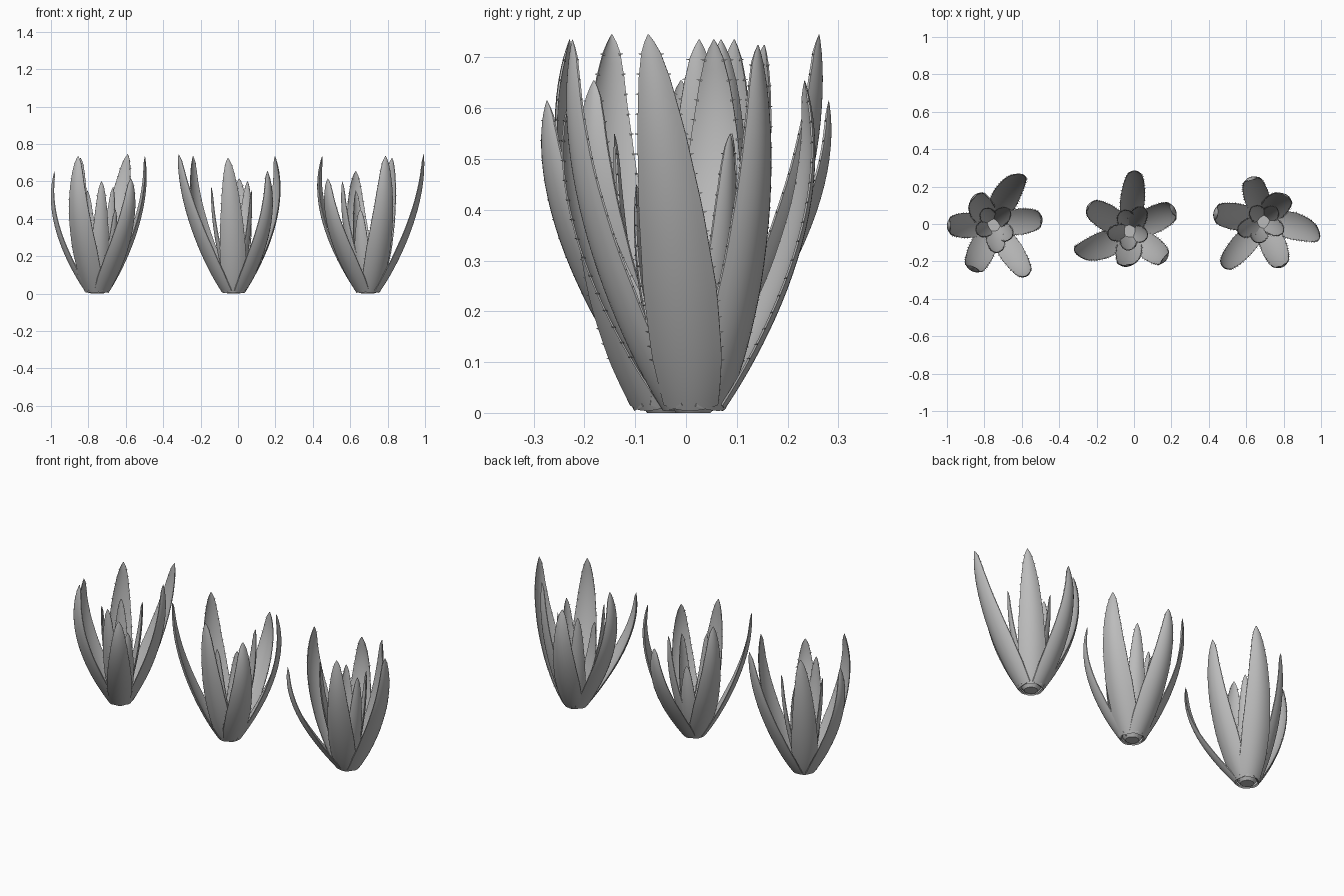
import bpy, bmesh, math
from mathutils import Vector, Matrix

if "Cube" in bpy.data.objects:
    bpy.data.objects.remove(bpy.data.objects["Cube"], do_unlink=True)


def material(name, rgb):
    m = bpy.data.materials.new(name)
    m.use_nodes = True
    col = (*rgb, 1)
    m.diffuse_color = col
    m.node_tree.nodes["Principled BSDF"].inputs["Base Color"].default_value = col
    return m


GREY = material("leaf_grey", (0.5, 0.5, 0.5))
RINGS, COLS = 26, 10
# Half width along the leaf: (fraction of length, factor)
WIDTH = [(0, .74), (.2, .95), (.4, 1), (.6, .87), (.78, .65), (.9, .43), (.97, .23), (1, .02)]


def width_at(t):
    for (a, wa), (b, wb) in zip(WIDTH, WIDTH[1:]):
        if t <= b:
            return wa + (wb - wa) * (t - a) / (b - a)
    return WIDTH[-1][1]


def bezier(pts, t):
    s = 1 - t
    weights = (s**3, 3 * s * s * t, 3 * s * t * t, t**3)
    return sum((p * w for p, w in zip(pts, weights)), Vector((0, 0, 0)))


def frame(path, t):
    """Centre, tangent and inward direction at t."""
    tangent = bezier(path, min(t + .01, 1)) - bezier(path, max(t - .01, 0))
    tangent.normalize()
    return bezier(path, t), tangent, Vector((-tangent.z, 0, tangent.x)).normalized()


def spine(bm, root, side, up):
    """Small three-sided thorn on a leaf edge."""
    inward = side.cross(up).normalized()
    base = [bm.verts.new(root - side * .004 + d * .003)
            for d in (up, inward - up * .5, -inward - up * .5)]
    tip = bm.verts.new(root + side * .007 + up * .002)
    for i in range(3):
        bm.faces.new((base[i], base[(i + 1) % 3], tip))


def leaf_mesh(name, root_r, low_r, high_r, tip_r, height, half_width, bend):
    """Curved trough-shaped blade growing outward along +x, tip bent sideways."""
    path = [Vector((root_r, 0, .004)), Vector((low_r, 0, height * .17)),
            Vector((high_r, bend * .3, height * .61)), Vector((tip_r, bend, height))]
    bm = bmesh.new()
    rings = []
    for i in range(RINGS + 1):
        t = 1 - (1 - i / RINGS) ** 1.25
        c, tangent, inward = frame(path, t)
        w = half_width * width_at(t)
        ring = []
        for layer in (0, 1):
            for j in range(COLS + 1):
                u = -1 + 2 * j / COLS
                u = -u if layer else u
                depth = w * .36 * u * u
                depth += layer * (.004 + w * .13 * (1 - u * u)) * min(1, w / .02)
                p = c + Vector((0, w * u, 0)) + inward * depth
                p.z = max(p.z, 0)
                ring.append(bm.verts.new(p))
        rings.append(ring)
    n = len(rings[0])
    for a, b in zip(rings, rings[1:]):
        for j in range(n):
            k = (j + 1) % n
            bm.faces.new((a[j], a[k], b[k], b[j]))
    bm.faces.new(rings[0][::-1])
    bm.faces.new(rings[-1])
    # Thorns along both edges
    count = round(height / .034)
    for i in range(4, count):
        t = i / count
        c, tangent, inward = frame(path, t)
        w = half_width * width_at(t)
        for s in (-1, 1):
            spine(bm, c + Vector((0, s * w, 0)) + inward * (w * .36 + .002),
                  Vector((0, s, 0)), tangent)
    bmesh.ops.recalc_face_normals(bm, faces=bm.faces)
    me = bpy.data.meshes.new(name)
    bm.to_mesh(me)
    bm.free()
    me.materials.append(GREY)
    return me


def root_mesh():
    """Short stub closing the plant underneath."""
    bm = bmesh.new()
    bmesh.ops.create_cone(bm, cap_ends=True, segments=12, radius1=.035, radius2=.055,
                          depth=.025, matrix=Matrix.Translation((0, 0, .0125)))
    me = bpy.data.meshes.new("root_stub")
    bm.to_mesh(me)
    bm.free()
    me.materials.append(GREY)
    return me


# tip angle, root radius, low radius, high radius, tip radius, height, half width, bend
LEAVES = [
    (58.5, .06, .15, .325, .308, .745, .073, -.055),
    (6.7, .06, .14, .305, .257, .735, .070, 0),
    (-56.3, .06, .14, .365, .325, .615, .066, 0),
    (245.6, .06, .14, .345, .248, .735, .072, 0),
    (181.4, .06, .135, .305, .229, .655, .068, 0),
    (119.5, .06, .12, .215, .180, .725, .070, -.03),
    (45, .03, .06, .13, .12, .57, .046, 0),
    (122, .03, .06, .11, .10, .55, .045, 0),
    (205, .03, .06, .11, .10, .55, .045, 0),
    (279, .035, .08, .17, .15, .60, .050, 0),
    (325, .035, .08, .135, .12, .45, .048, 0),
]
# position x, y and turn of each plant
PLANTS = [("left_side", -.7525, -.004, 0), ("middle", -.0235, -.042, 141),
          ("right_side", .694, .0145, -75)]

parts = [("root_stub", 0, root_mesh())]
for i, (angle, *shape) in enumerate(LEAVES):
    label = f"outer_leaf_{i + 1}" if i < 6 else f"inner_leaf_{i - 5}"
    # Turn back by the bend so that the tip keeps its angle
    lean = math.degrees(math.atan2(shape[-1], shape[3]))
    parts.append((label, angle - lean, leaf_mesh(label, *shape)))

made = []
for plant, x, y, turn in PLANTS:
    for label, angle, me in parts:
        ob = bpy.data.objects.new(f"{plant}_{label}", me)
        ob.location = (x, y, 0)
        ob.rotation_euler.z = math.radians(angle + turn)
        bpy.context.collection.objects.link(ob)
        made.append(ob)

# Smooth blades with crisp rims
bpy.ops.object.select_all(action='DESELECT')
for ob in made[:len(parts)]:
    ob.select_set(True)
bpy.context.view_layer.objects.active = made[0]
bpy.ops.object.shade_smooth_by_angle(angle=math.radians(40))
